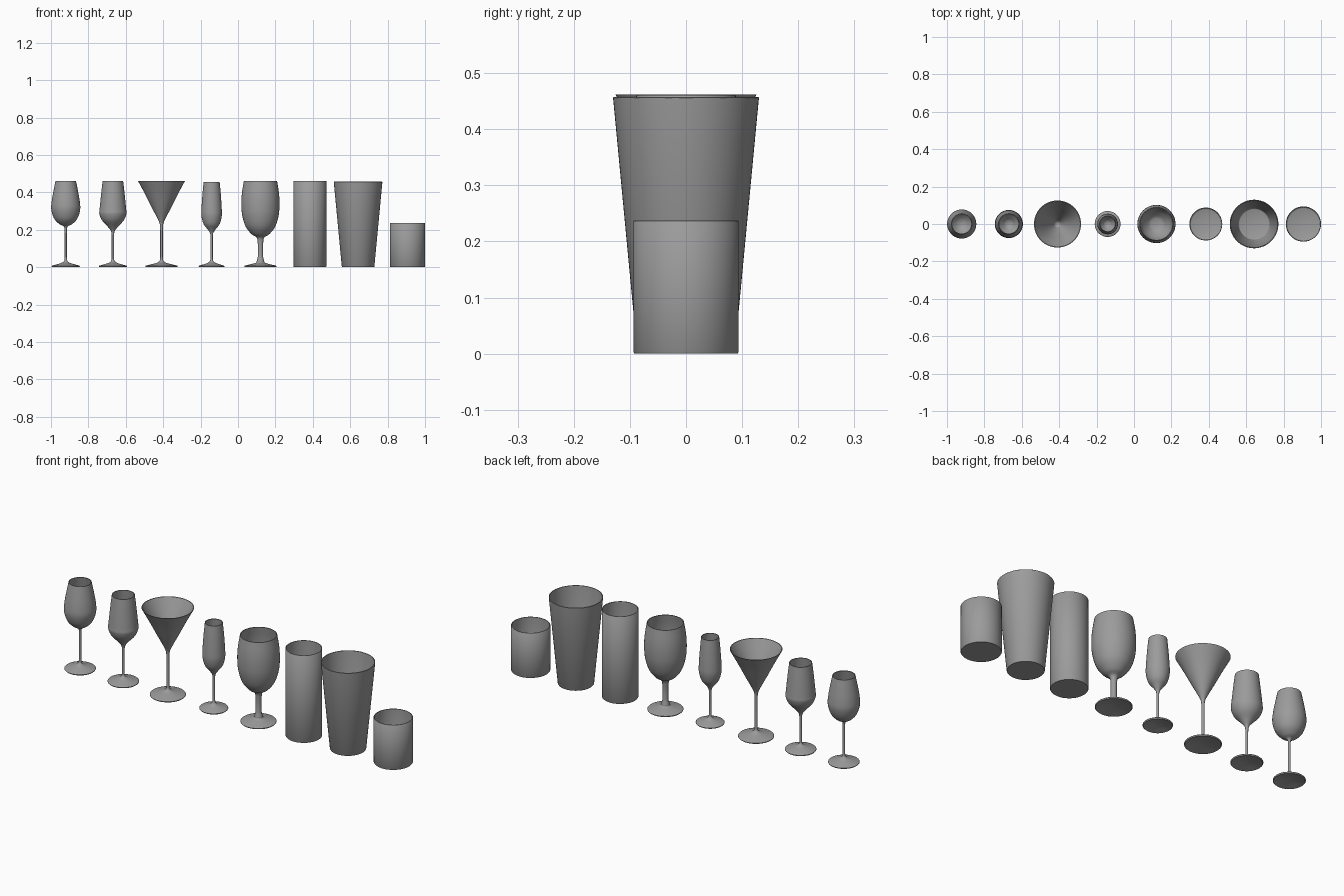
import bpy, bmesh, math
from mathutils import Vector

if "Cube" in bpy.data.objects:
    bpy.data.objects.remove(bpy.data.objects["Cube"])

SEG = 64
WALL = 0.004
glass = bpy.data.materials.new("dark_glass")
glass.diffuse_color = (0.33, 0.33, 0.33, 1)
glass.use_nodes = True
glass.node_tree.nodes["Principled BSDF"].inputs["Base Color"].default_value = glass.diffuse_color


def smooth(pts, n=5):
    """Catmull-Rom curve through (radius, height) points."""
    p = [Vector(q) for q in pts]
    p = [2 * p[0] - p[1]] + p + [2 * p[-1] - p[-2]]
    out = []
    for i in range(1, len(p) - 2):
        a, b, c, d = p[i - 1:i + 3]
        for k in range(n):
            t = k / n
            out.append(0.5 * (2 * b + (c - a) * t + (2 * a - 5 * b + 4 * c - d) * t**2
                              + (3 * b - a - 3 * c + d) * t**3))
    return [(max(v.x, 0), v.y) for v in out + [p[-2]]]


def lathe(name, x, profile):
    """Spin a closed-to-axis profile round z."""
    bm = bmesh.new()
    vs = [bm.verts.new((r, 0, z)) for r, z in profile]
    es = [bm.edges.new(pair) for pair in zip(vs, vs[1:])]
    bmesh.ops.spin(bm, geom=vs + es, cent=(0, 0, 0), axis=(0, 0, 1),
                   angle=2 * math.pi, steps=SEG)
    bmesh.ops.remove_doubles(bm, verts=bm.verts[:], dist=1e-5)
    bmesh.ops.recalc_face_normals(bm, faces=bm.faces[:])
    me = bpy.data.meshes.new(name)
    bm.to_mesh(me)
    bm.free()
    me.materials.append(glass)
    ob = bpy.data.objects.new(name, me)
    bpy.context.collection.objects.link(ob)
    ob.location.x = x
    bpy.ops.object.select_all(action='DESELECT')
    ob.select_set(True)
    bpy.context.view_layer.objects.active = ob
    bpy.ops.object.shade_smooth_by_angle(angle=math.radians(50))


def stemmed(name, x, foot, stem, bowl, floor):
    """Hollowed foot disc, thin stem and hollow bowl; floor = inner bottom height."""
    under = [(0, 0.012), (foot * 0.3, 0.01), (foot * 0.6, 0.006),
             (foot - 0.003, 0), (foot, 0.003), (foot, 0.006)]
    top = smooth([(foot - 0.002, 0.008), (foot * 0.6, 0.016), (foot * 0.28, 0.024),
                  (stem * 1.4, 0.035), (stem, 0.055)])
    outer = smooth([(stem, bowl[0][1] - 0.035)] + bowl)
    inner = [(r - WALL, z + 0.003 * (1 - z / 0.462)) for r, z in reversed(outer)
             if z > floor and r > WALL * 2]
    lathe(name, x, under + top + outer + inner + [(0, min(floor, inner[-1][1] - 0.002))])


def tumbler(name, x, r0, r1, h, base=0.012):
    """Straight or tapered glass with a thick bottom and rounded inner floor."""
    r = r0 + (r1 - r0) * base / h - WALL
    lathe(name, x, [(0, 0), (r0 - 0.002, 0), (r0, 0.003), (r1, h - 0.001), (r1 - 0.001, h),
                    (r1 - WALL, h), (r, base + 0.006), (r - 0.002, base + 0.002),
                    (r - 0.006, base), (0, base)])


# stemmed glasses
stemmed("wine_glass", -0.921, 0.075, 0.006,
        [(0.009, 0.216), (0.035, 0.231), (0.062, 0.26), (0.077, 0.307),
         (0.075, 0.352), (0.066, 0.405), (0.055, 0.46)], 0.222)
stemmed("angled_wine_glass", -0.669, 0.075, 0.006,
        [(0.009, 0.19), (0.026, 0.215), (0.058, 0.25), (0.072, 0.283),
         (0.071, 0.31), (0.063, 0.39), (0.055, 0.46)], 0.21)
stemmed("cocktail_glass", -0.409, 0.086, 0.007,
        [(0.009, 0.228), (0.019, 0.255), (0.055, 0.325), (0.09, 0.395), (0.126, 0.462)], 0.25)
stemmed("champagne_flute", -0.141, 0.069, 0.006,
        [(0.008, 0.18), (0.022, 0.203), (0.043, 0.231), (0.054, 0.272),
         (0.054, 0.315), (0.049, 0.39), (0.043, 0.455)], 0.2)
stemmed("goblet", 0.12, 0.086, 0.014,
        [(0.02, 0.158), (0.048, 0.177), (0.079, 0.217), (0.097, 0.275),
         (0.102, 0.335), (0.099, 0.395), (0.089, 0.46)], 0.166)

# tumblers
tumbler("highball_glass", 0.384, 0.088, 0.088, 0.461)
tumbler("pint_glass", 0.642, 0.087, 0.13, 0.457)
tumbler("short_tumbler", 0.906, 0.094, 0.094, 0.237)
